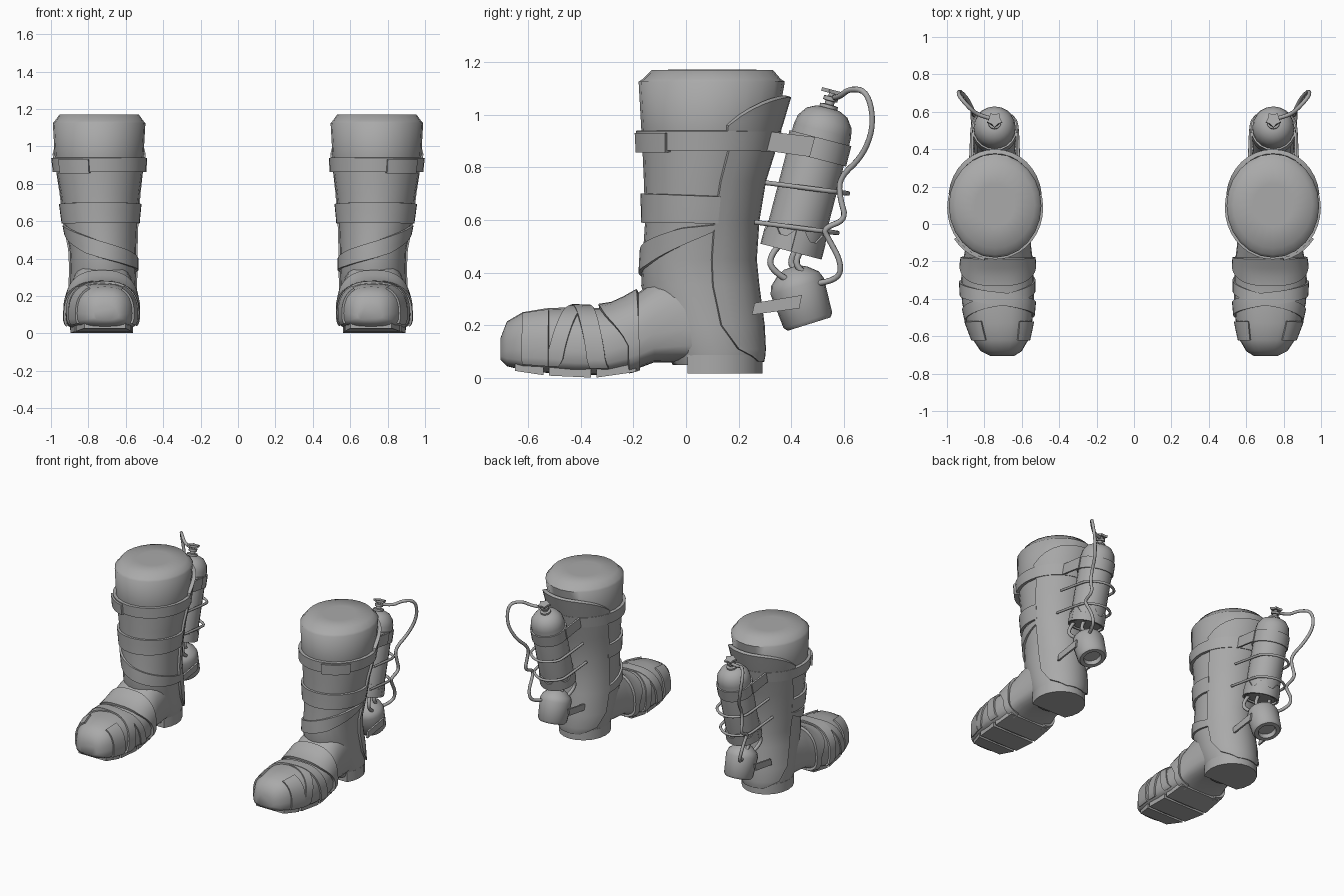
import bpy, bmesh
from math import sin, cos, pi, radians
from mathutils import Vector

if "Cube" in bpy.data.objects:
    bpy.data.objects.remove(bpy.data.objects["Cube"])

grey = bpy.data.materials.new("plain_grey")
grey.use_nodes = True
grey.diffuse_color = (0.4, 0.4, 0.4, 1)
grey.node_tree.nodes["Principled BSDF"].inputs["Base Color"].default_value = (0.4, 0.4, 0.4, 1)

CX = 0.745  # middle of the left boot; the right one is mirrored


def finish(name, data, thick=0.0, angle=35):
    """Thicken, mirror to the other boot, bake and shade."""
    ob = bpy.data.objects.new(name, data)
    bpy.context.collection.objects.link(ob)
    if thick:
        sol = ob.modifiers.new("thickness", "SOLIDIFY")
        sol.thickness, sol.offset = thick * 2, 0
    if ob.type == "MESH":
        ob.modifiers.new("other_boot", "MIRROR").use_mirror_merge = False
    bpy.context.view_layer.update()
    me = bpy.data.meshes.new_from_object(ob.evaluated_get(bpy.context.evaluated_depsgraph_get()))
    bpy.data.objects.remove(ob)
    me.materials.clear()
    me.materials.append(grey)
    me.shade_smooth()
    me.set_sharp_from_angle(angle=radians(angle))
    ob = bpy.data.objects.new(name, me)
    bpy.context.collection.objects.link(ob)
    return ob


def loft(name, rings, thick=0.0, closed=True, caps=True, angle=35):
    """Skin a list of point rings."""
    bm = bmesh.new()
    rows = [[bm.verts.new(p) for p in ring] for ring in rings]
    n = len(rows[0])
    for a, b in zip(rows, rows[1:]):
        for i in range(n if closed else n - 1):
            j = (i + 1) % n
            bm.faces.new((a[i], a[j], b[j], b[i]))
    if caps:
        bm.faces.new(rows[0])
        bm.faces.new(rows[-1])
        bmesh.ops.recalc_face_normals(bm, faces=bm.faces)
    me = bpy.data.meshes.new(name)
    bm.to_mesh(me)
    bm.free()
    return finish(name, me, thick, angle)


def span(a, b, n):
    return [a + (b - a) * i / n for i in range(n + 1)]


def lerp(table, k):
    """Linear lookup in rows that start with their key."""
    k = min(max(k, table[0][0]), table[-1][0])
    for a, b in zip(table, table[1:]):
        if k <= b[0]:
            f = (k - a[0]) / (b[0] - a[0])
            return [p + (q - p) * f for p, q in zip(a[1:], b[1:])]


def patch(name, surf, us, low, high, thick, steps=3):
    """A raised strip lying on a surface between two edge curves."""
    rings = [[surf(u, v) for v in span(low(u), high(u), steps)] for u in us]
    return loft(name, rings, thick, closed=False, caps=False)


def prism(name, base, offset):
    return loft(name, [base, [Vector(p) + Vector(offset) for p in base]])


def lathe_point(base, axis, r, h, a):
    side = Vector((1, 0, 0))
    return base + axis * h + (side * cos(a) + axis.cross(side) * sin(a)) * r


def lathe(name, base, axis, profile, n=20):
    return loft(name, [[lathe_point(base, axis, max(r, 0.001), h, 2 * pi * i / n)
                        for i in range(n)] for r, h in profile])


def tube(name, pts, r):
    cu = bpy.data.curves.new(name, "CURVE")
    cu.dimensions, cu.bevel_depth, cu.bevel_resolution = "3D", r, 2
    cu.use_fill_caps, cu.resolution_u = True, 5
    sp = cu.splines.new("NURBS")
    sp.points.add(len(pts) - 1)
    for p, co in zip(sp.points, pts):
        p.co = (*co, 1)
    sp.order_u, sp.use_endpoint_u = 3, True
    ob = bpy.data.objects.new(name, cu)
    bpy.context.collection.objects.link(ob)
    bpy.context.view_layer.update()
    me = bpy.data.meshes.new_from_object(ob.evaluated_get(bpy.context.evaluated_depsgraph_get()))
    bpy.data.objects.remove(ob)
    finish(name, me, angle=60)


# Shaft: height, front y, back y, inner x, outer x
SHAFT = [(.05, -.05, .28, .58, .89), (.1, -.08, .29, .56, .9), (.2, -.12, .285, .55, .9),
         (.35, -.17, .265, .545, .895), (.45, -.165, .255, .545, .9), (.6, -.155, .265, .54, .93),
         (.75, -.16, .29, .525, .95), (.86, -.165, .325, .51, .97), (.95, -.17, .345, .505, .98),
         (1.125, -.18, .375, .495, .99), (1.135, -.165, .36, .505, .98), (1.17, -.13, .33, .53, .955)]


def shaft(deg, z, grow=1.0):
    """Point on the shaft; zero degrees is the back, ninety the outer side."""
    yf, yb, xi, xo = lerp(SHAFT, z)
    a = radians(deg)
    return Vector(((xi + xo) / 2 + sin(a) * (xo - xi) / 2 * grow,
                   (yf + yb) / 2 + cos(a) * (yb - yf) / 2 * grow, z))


rings = [[shaft(15 * i, row[0]) for i in range(24)] for row in SHAFT]
rings.append([p.lerp(Vector((CX, .1, 1.172)), .5) for p in rings[-1]])
loft("boot_shaft", rings, angle=60)

# Foot: y, bottom z, top z, inner x, outer x
FOOT = [(-.705, .07, .15, .64, .77), (-.68, .045, .215, .6, .82), (-.62, .03, .25, .565, .86),
        (-.53, .02, .265, .545, .895), (-.42, .012, .27, .535, .92), (-.3, .012, .265, .535, .925),
        (-.2, .03, .31, .54, .915), (-.12, .06, .37, .55, .9), (0, .06, .42, .56, .89), (.1, .06, .4, .57, .88)]


def foot(deg, y):
    """Point on the foot; zero degrees is the outer side, ninety the top."""
    zb, zt, xi, xo = lerp(FOOT, y)
    c, s = cos(radians(deg)), sin(radians(deg))
    mid = zb + (zt - zb) * .35
    x = (xi + xo) / 2 + (xo - xi) / 2 * (abs(c) ** .75) * (1 if c > 0 else -1)
    z = mid + (zt - mid) * s ** .85 if s > 0 else mid - (mid - zb) * abs(s) ** .5
    return Vector((x, y, z))


loft("boot_foot", [[foot(15 * i, row[0]) for i in range(24)] for row in FOOT], angle=50)

# Heel block and sole treads
prism("heel_block", [shaft(a, .08, 1.02) * 1 - Vector((0, 0, .062)) for a in span(-125, 125, 14)], (0, 0, .07))
for k, (y0, y1) in enumerate([(-.65, -.54), (-.52, -.36), (-.34, -.19)]):
    corners = []
    for y, flip in ((y0, 0), (y1, 0), (y1, 1), (y0, 1)):
        xi, xo = lerp(FOOT, y)[2:]
        x = (xi + xo) / 2 + (xo - xi) * (.43 if flip else -.43)
        corners.append((x, y, lerp(FOOT, y)[0] - .01))
    prism(f"sole_tread_{k + 1}", corners, (0, 0, .05))

# Back panel and flared back flap
PANEL = [(.065, 25), (.11, 60), (.2, 76), (.6, 76), (.95, 70)]
width = lambda z: lerp(PANEL, z)[0]
patch("back_panel", lambda z, a: shaft(a, z), [.065, .085, .11, .2, .35, .45, .6, .75, .86, .95],
      lambda z: -width(z), width, .014, 14)
patch("back_flap", lambda a, z: shaft(a, z, 1.02 + .45 * (z - .93)), span(-75, 75, 16),
      lambda a: .93, lambda a: 1.07 - .11 * (abs(a) / 75) ** 3, .012)

# Straps and wraps around the leg
patch("upper_strap", shaft, span(0, 360, 36), lambda a: .865, lambda a: .94, .02)
patch("strap_buckle", shaft, span(125, 168, 5), lambda a: .858, lambda a: .932, .033)
patch("leg_wrap", shaft, span(72, 288, 24), lambda a: .59, lambda a: .693 + .008 * cos(radians(a + 180)), .015)
LOW = [(72, .565), (110, .5), (150, .43), (180, .4), (230, .36), (285, .33)]
HIGH = [(72, .585), (110, .57), (150, .525), (180, .49), (230, .44), (285, .38)]
patch("diagonal_wrap", shaft, span(72, 285, 24), lambda a: lerp(LOW, a)[0], lambda a: lerp(HIGH, a)[0], .013)

# Wraps across the foot
arc = span(-25, 205, 26)
patch("instep_wrap", foot, span(-60, 240, 30), lambda t: -.22 - .11 * max(sin(radians(t)), 0),
      lambda t: -.18, .016)
patch("foot_wrap_a", foot, arc, lambda t: -.38 - .0006 * t, lambda t: -.31 - .0006 * t, .011)
patch("foot_wrap_b", foot, arc, lambda t: -.52 + .0009 * t, lambda t: -.46 + .0009 * t, .008)
for name, t0, t1 in (("outer_toe_wrap", -25, 65), ("inner_toe_wrap", 120, 205)):
    patch(name, foot, span(t0, t1, 10), lambda t: -.62, lambda t: -.52, .01)

# Upper tank with jagged base collar, strap band, valve and star handle
T0 = Vector((CX, .4, .485))
TD = Vector((0, .135, .52)).normalized()
lathe("upper_tank", T0, TD, [(0, 0), (.095, 0), (.112, .015), (.112, .47), (.105, .505), (.08, .54),
                             (.045, .557), (0, .56)])
patch("tank_collar", lambda i, h: lathe_point(T0, TD, .114, h, 2 * pi * i / 24), range(25),
      lambda i: -.005, lambda i: .085 if i % 4 < 2 else .05, .006, 1)
lathe("tank_band", T0, TD, [(.1, .36), (.121, .36), (.121, .44), (.1, .44)])
lathe("tank_valve", T0, TD, [(.035, .55), (.035, .57), (.018, .572), (.018, .585), (.028, .587),
                             (.028, .602), (.012, .604), (.012, .62)], 12)
star = [lathe_point(T0, TD, .043 if i % 2 else .029, .615, i * pi / 5 + pi / 10) for i in range(10)]
prism("valve_handle", star, TD * .014)

# Lower tank with recessed base
B0 = Vector((CX, .467, .205))
BD = Vector((0, -.067, .215)).normalized()
lathe("lower_tank", B0, BD, [(0, .03), (.055, .03), (.06, 0), (.085, 0), (.097, .015), (.106, .15),
                             (.095, .18), (.06, .21), (.03, .225), (0, .226)])

# Side plates joining tanks to the boot, and wire clamps
for s, side in ((1, "outer"), (-1, "inner")):
    x = CX + s * .113
    prism(f"{side}_strap_plate", [(x, .28, .867), (x, .47, .84), (x, .49, .915), (x, .28, .94)], (s * .012, 0, 0))
    x = CX + s * .105
    prism(f"{side}_lower_plate", [(x, .25, .24), (x, .43, .265), (x, .44, .315), (x, .26, .285)], (s * .012, 0, 0))
for name, y, z in (("upper_clamp", .3, .742), ("lower_clamp", .26, .592)):
    bend = [(-.13, 0), (-.125, .1), (-.122, .2), (-.11, .27), (0, .33), (.11, .27), (.122, .2), (.125, .1), (.13, 0)]
    tube(name, [(CX + dx, y + dy, z - dy * .13) for dx, dy in bend], .009)

# Hoses and short link pipes
tube("long_hose", [(CX + .02, .565, 1.065), (.83, .58, 1.065), (.88, .62, 1.1), (.94, .69, 1.09), (.935, .715, .96),
                   (.89, .67, .84), (.85, .58, .76), (.86, .585, .68), (.865, .61, .6), (.86, .52, .57),
                   (.85, .54, .53), (.85, .59, .44), (.83, .58, .37), (.8, .5, .36)], .011)
for k, (dx, y) in enumerate([(-.06, .36), (.06, .36), (-.03, .44), (.04, .46)]):
    tube(f"link_pipe_{k + 1}", [(CX + dx, y + .03, .37), (CX + dx * 1.3, y - .04, .41),
                                (CX + dx * 1.3, y - .04, .47), (CX + dx, y, .51)], .012)
